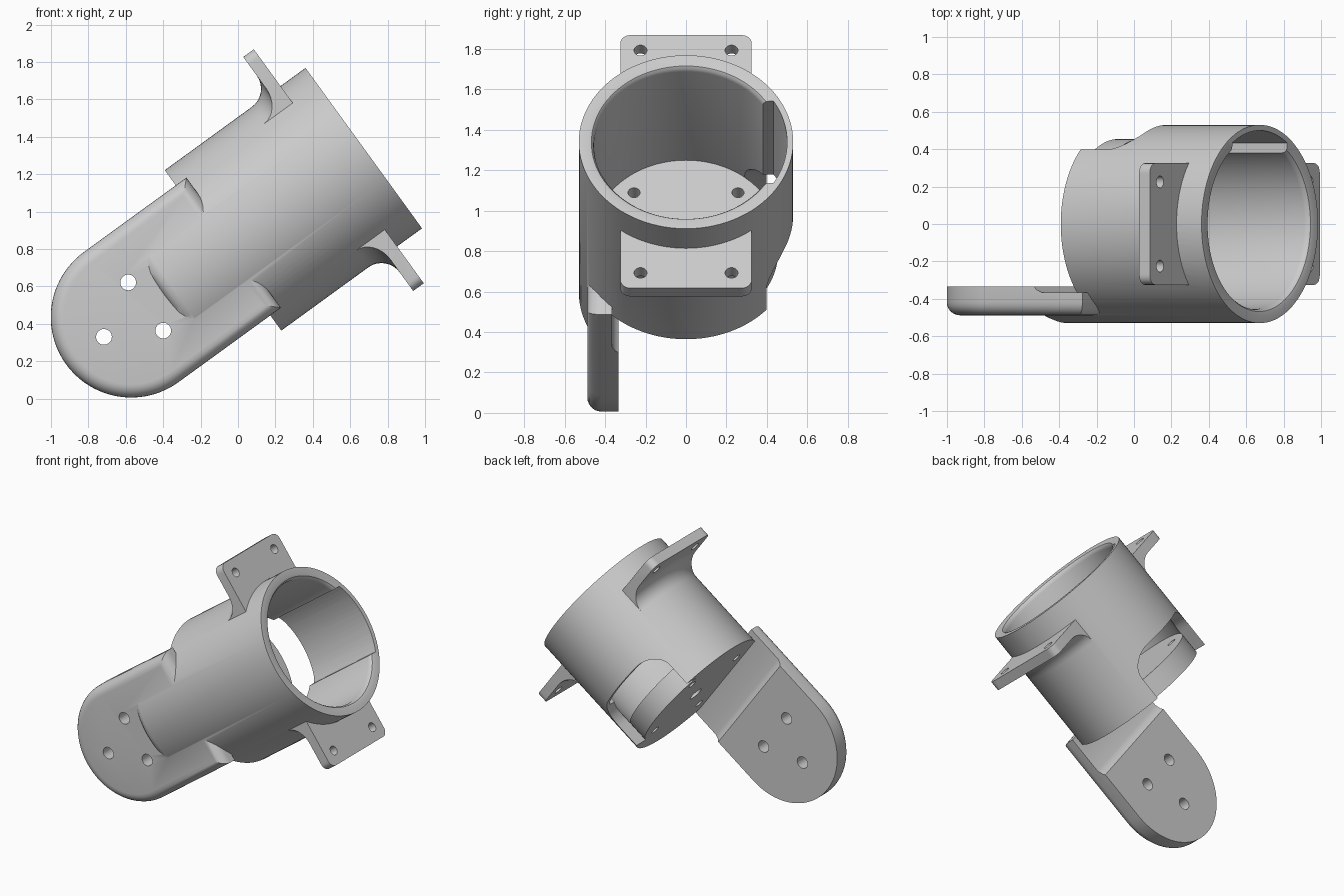
import bpy, bmesh
from math import sin, cos, pi, radians
from mathutils import Matrix

if "Cube" in bpy.data.objects:
    bpy.data.objects.remove(bpy.data.objects["Cube"])

# Everything is modelled upright (sleeve axis = local z), then tilted at the end.


def finish(bm, name):
    bmesh.ops.recalc_face_normals(bm, faces=bm.faces[:])
    me = bpy.data.meshes.new(name)
    bm.to_mesh(me)
    bm.free()
    ob = bpy.data.objects.new(name, me)
    bpy.context.collection.objects.link(ob)
    return ob


def prism(name, pts, lo, hi, axis, bevel=0.0):
    """Extrude a 2D outline along an axis, optionally rounding the rim at lo."""
    put = {'x': lambda p, h: (h, p[0], p[1]),
           'y': lambda p, h: (p[0], h, p[1]),
           'z': lambda p, h: (p[0], p[1], h)}[axis]
    bm = bmesh.new()
    a = [bm.verts.new(put(p, lo)) for p in pts]
    b = [bm.verts.new(put(p, hi)) for p in pts]
    rim = bm.faces.new(a)
    bm.faces.new(b)
    for i in range(len(pts)):
        j = (i + 1) % len(pts)
        bm.faces.new((a[i], a[j], b[j], b[i]))
    if bevel:
        bmesh.ops.recalc_face_normals(bm, faces=bm.faces[:])
        bmesh.ops.bevel(bm, geom=list(rim.edges), offset=bevel, segments=6,
                        profile=0.5, affect='EDGES')
    return finish(bm, name)


def arc(cx, cy, r, a0, a1, n):
    return [(cx + r * cos(radians(a0 + (a1 - a0) * i / n)),
             cy + r * sin(radians(a0 + (a1 - a0) * i / n))) for i in range(n + 1)]


def box(name, x, y, z):
    return prism(name, [(x[0], y[0]), (x[1], y[0]), (x[1], y[1]), (x[0], y[1])], *z, 'z')


def rod(name, c, r, lo, hi, axis, n=32):
    return prism(name, arc(*c, r, 0, 360, n)[:-1], lo, hi, axis)


def lathe(name, profile, steps=96):
    bm = bmesh.new()
    vs = [bm.verts.new((r, 0, z)) for r, z in profile]
    es = [bm.edges.new(e) for e in zip(vs, vs[1:])]
    bmesh.ops.spin(bm, geom=vs + es, cent=(0, 0, 0), axis=(0, 0, 1),
                   angle=2 * pi, steps=steps)
    bmesh.ops.remove_doubles(bm, verts=bm.verts[:], dist=1e-5)
    return finish(bm, name)


def boolean(ob, tool, op='DIFFERENCE'):
    mod = ob.modifiers.new("cut", 'BOOLEAN')
    mod.object, mod.operation, mod.solver = tool, op, 'EXACT'
    bpy.context.view_layer.objects.active = ob
    bpy.context.view_layer.update()
    bpy.ops.object.modifier_apply(modifier=mod.name)
    bpy.data.objects.remove(tool)


R, BORE, FLOOR = 0.53, 0.455, 0.15

# Sleeve: cup with a tongue left below the base on the front side
body = lathe("angled_sleeve_bracket", [
    (0, -.395), (.485, -.395), (.505, -.385), (.52, -.365), (R, -.335), (R, .93),
    (.485, .93), (.468, .925), (.458, .912), (BORE, .895), (BORE, FLOOR), (0, FLOOR)])
boolean(body, box("base_cutter", (-1, 1), (-.42, 1), (-1, 0)))

# Inner wall relief on the back side
relief = rod("relief_cutter", (0, 0), .5, FLOOR + .005, 1.1, 'z', 96)
boolean(relief, box("relief_limit", (-.25, .25), (.2, .8), (0, 1.5)), 'INTERSECT')
boolean(body, relief)

# Arched back window that leaves the floor plug standing
arch = [(-.35, -.1), (.35, -.1)] + arc(.2, .17, .15, 0, 90, 10) + arc(-.2, .17, .15, 90, 180, 10)
window = prism("window_cutter", arch, .25, .7, 'y')
boolean(window, rod("plug_keep", (0, 0), BORE, -.5, FLOOR + .002, 'z', 96))
boolean(body, window)

# Two mounting tabs with a fillet underneath, trimmed from one flange
f = .12
flange = lathe("mounting_tabs", [(.49, .765), (.9, .765), (.9, .695)]
               + arc(R + f, .695 - f, f, 90, 180, 8) + [(.49, .695 - f), (.49, .765)])
c = .05
outline = (arc(.773 - c, .325 - c, c, 0, 90, 6) + arc(-.773 + c, .325 - c, c, 90, 180, 6)
           + arc(-.773 + c, -.325 + c, c, 180, 270, 6) + arc(.773 - c, -.325 + c, c, 270, 360, 6))
boolean(flange, prism("tab_trim", outline, .3, 1, 'z'), 'INTERSECT')
for sx in (-1, 1):
    for sy in (-1, 1):
        boolean(flange, rod("tab_hole", (sx * .68, sy * .225), .032, .5, 1, 'z'))
boolean(body, flange, 'UNION')

# Mounting plate: rounded end, soft outer rim, shallow relief next to the sleeve
plate = prism("mounting_plate", [(.43, .07), (-.43, .07)] + arc(0, -.607, .43, 180, 360, 48),
              -.488, -.333, 'y', bevel=.07)
boolean(plate, prism("plate_relief", [(-.25, -.25), (-.333, -.25), (-.35, -.235), (-.366, -.2),
                                      (-.366, .2), (-.25, .2)], -1, 1, 'x'))
for a in (-90, 30, 150):
    hole = (.184 * cos(radians(a)), -.603 + .184 * sin(radians(a)))
    boolean(plate, rod("plate_hole", hole, .042, -1, 0, 'y'))
boolean(body, plate, 'UNION')

# Floor screw holes and centre hole
for sx in (-1, 1):
    for sy in (-1, 1):
        boolean(body, rod("floor_hole", (sx * .257, sy * .257), .03, -.1, .3, 'z'))
boolean(body, rod("centre_hole", (0, 0), .05, -.1, .3, 'z'))

# Tilt into place and shade
body.data.transform(Matrix.Translation((-.08, 0, .793)) @ Matrix.Rotation(radians(54), 4, 'Y'))
bpy.ops.object.select_all(action='DESELECT')
body.select_set(True)
bpy.context.view_layer.objects.active = body
bpy.ops.object.shade_smooth_by_angle(angle=radians(30))
